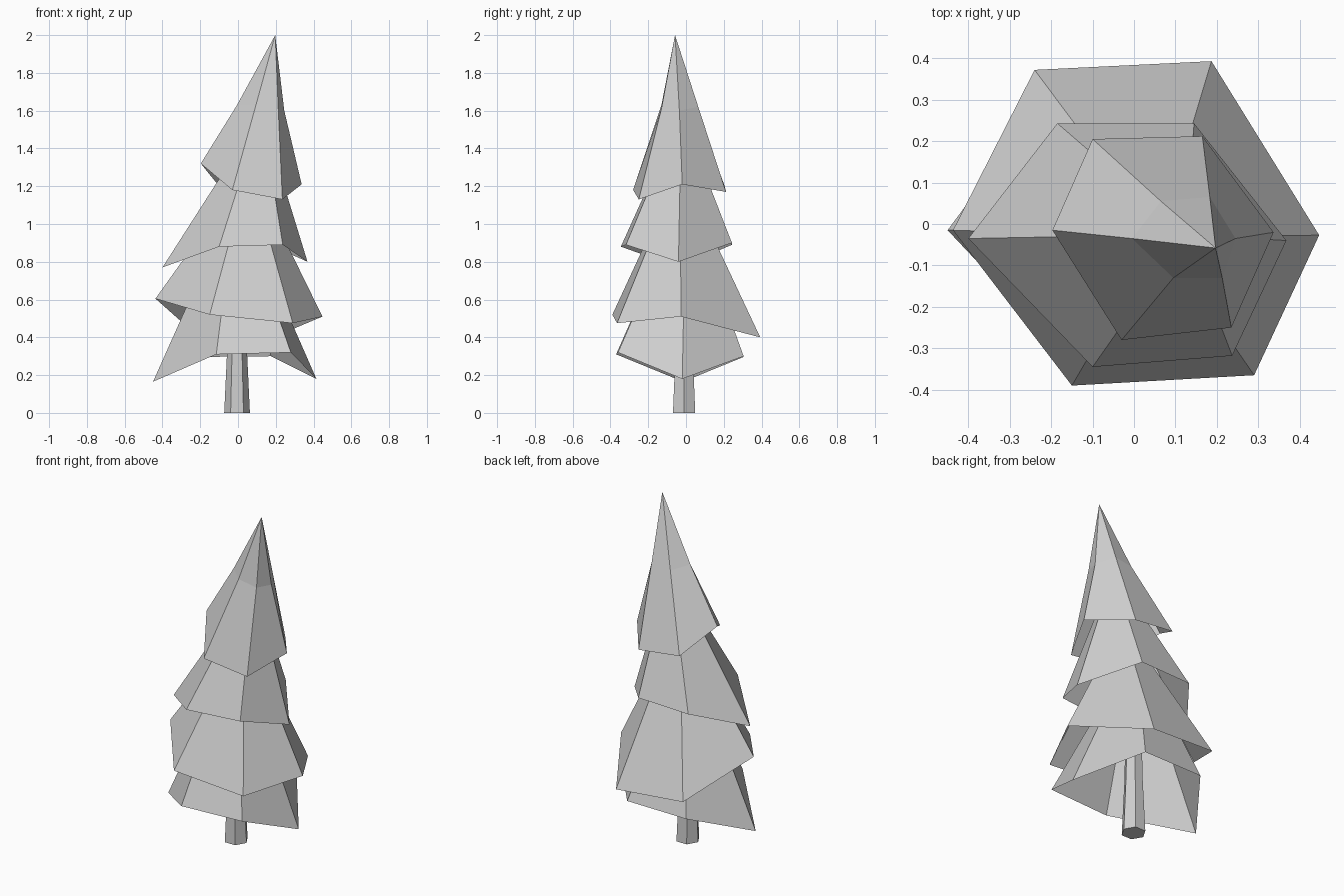
import bpy
import bmesh
from math import cos, sin, pi

cube = bpy.data.objects.get("Cube")
if cube:
    bpy.data.objects.remove(cube, do_unlink=True)

grey = bpy.data.materials.new("plain_grey")
grey.use_nodes = True
colour = (0.62, 0.62, 0.62, 1)
grey.diffuse_color = colour
grey.node_tree.nodes["Principled BSDF"].inputs["Base Color"].default_value = colour


def make_object(name, rings, apex=None, cap=False):
    """Join rings of points into a flat-faced shell, with a point or flat caps."""
    bm = bmesh.new()
    loops = [[bm.verts.new(p) for p in ring] for ring in rings]
    n = len(loops[0])
    for low, high in zip(loops, loops[1:]):
        for i in range(n):
            j = (i + 1) % n
            bm.faces.new((low[i], low[j], high[j], high[i]))
    if apex:
        tip = bm.verts.new(apex)
        for i in range(n):
            bm.faces.new((loops[-1][i], loops[-1][(i + 1) % n], tip))
    if cap:
        bm.faces.new(loops[0][::-1])
        bm.faces.new(loops[-1])
    mesh = bpy.data.meshes.new(name)
    bm.to_mesh(mesh)
    bm.free()
    mesh.materials.append(grey)
    obj = bpy.data.objects.new(name, mesh)
    bpy.context.collection.objects.link(obj)
    return obj


# Rims run counter-clockwise: -x, front -x, front +x, +x, back +x, back -x
# Bottom branches: open skirt with two low side corners
make_object("branches_bottom", [[
    (-.45, -.015, .165), (-.115, -.37, .31), (.28, -.36, .32),
    (.415, -.02, .18), (.175, .305, .3), (-.213, .305, .296)]],
    apex=(-.01, 0, 1.15))

# Lower middle branches, the widest skirt
make_object("branches_lower", [[
    (-.437, -.015, .605), (-.15, -.39, .52), (.29, -.365, .475),
    (.447, -.027, .51), (.187, .393, .4), (-.24, .372, .43)]],
    apex=(.06, -.03, 1.3))

# Upper middle branches
make_object("branches_upper", [[
    (-.4, -.035, .77), (-.1, -.345, .88), (.237, -.318, .89),
    (.368, -.04, .8), (.145, .243, .9), (-.185, .243, .89)]],
    apex=(.125, -.025, 1.59))

# Treetop: bent part way up to a leaning tip
make_object("treetop", [
    [(-.197, -.015, 1.32), (-.03, -.28, 1.18), (.235, -.25, 1.13),
     (.337, -.02, 1.21), (.165, .212, 1.17), (-.1, .205, 1.2)],
    [(-.005, -.035, 1.63), (.095, -.13, 1.63), (.213, -.13, 1.61),
     (.245, -.035, 1.6), (.183, .065, 1.62), (.065, .055, 1.61)]],
    apex=(.197, -.058, 2))


# Trunk: tapered six-sided post
def hexagon(radius, z):
    return [(radius * cos(i * pi / 3) - .005, radius * sin(i * pi / 3) - .01, z)
            for i in range(6)]


make_object("trunk", [hexagon(.068, 0), hexagon(.053, .32), hexagon(.04, .9)], cap=True)
